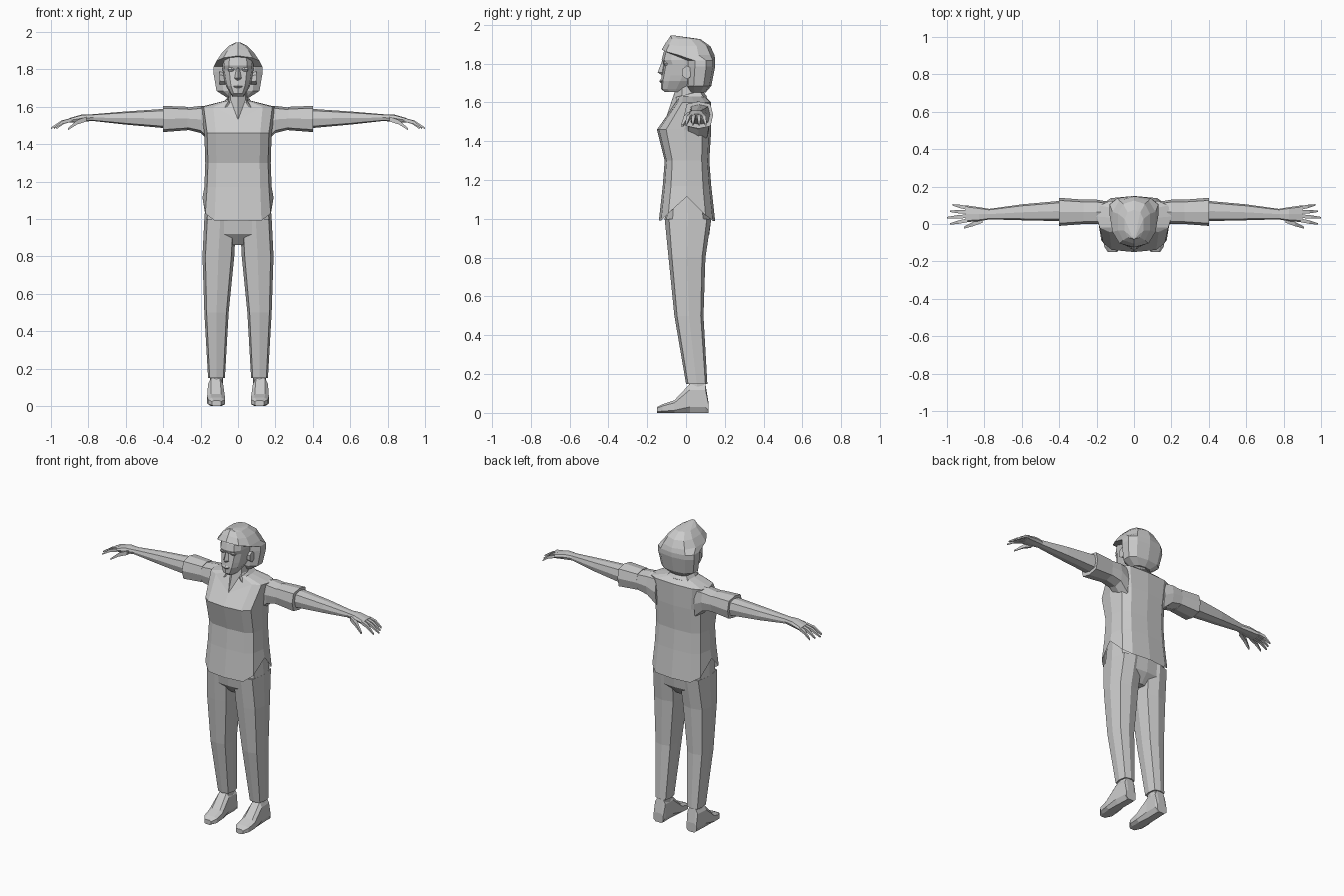
import bpy
import bmesh
from math import copysign, cos, pi, sin

default_cube = bpy.data.objects.get("Cube")
if default_cube:
    bpy.data.objects.remove(default_cube)

# One flat colour for the whole figure
shade = (.6, .6, .6, 1)
grey = bpy.data.materials.new("plain_grey")
grey.use_nodes = True
grey.diffuse_color = shade
for node in grey.node_tree.nodes:
    if node.type == "BSDF_PRINCIPLED":
        node.inputs["Base Color"].default_value = shade


def outline(sides, flat, square):
    """Unit polygon, starting at the front; flat puts an edge there, low square is boxier."""
    def push(value):
        return copysign(abs(value) ** square, value) if abs(value) > .001 else 0

    angles = [(step + flat / 2) * 2 * pi / sides for step in range(sides)]
    points = [(push(sin(a)), -push(cos(a))) for a in angles]
    widest = max(abs(u) for u, v in points)
    tallest = max(abs(v) for u, v in points)
    return [(u / widest, v / tallest) for u, v in points]


def band(at, across, along):
    """Cross-section at a station, spanning two ranges; a single number is symmetric."""
    if not isinstance(across, tuple):
        across = (-across, across)
    return at, across, along


def place(axis, at, first, second):
    if axis == "x":
        return at, first, second
    if axis == "y":
        return first, at, second
    return first, second, at


def loft(name, bands, axis="z", sides=8, flat=False, square=.6,
         reshape=None, mirror=False, caps=True, gap=False):
    """Skin polygon sections along an axis, optionally leaving a gap at the front."""
    bm = bmesh.new()
    rings = []
    for at, (left, right), (low, high) in bands:
        ring = []
        for u, v in outline(sides, flat, square):
            first = (left + right + u * (right - left)) / 2
            second = (low + high + v * (high - low)) / 2
            point = place(axis, at, first, second)
            ring.append(bm.verts.new(reshape(*point) if reshape else point))
        rings.append(ring)
    for lower, upper in zip(rings, rings[1:]):
        for i in range(sides):
            j = (i + 1) % sides
            if not (gap and i * j == 0):
                bm.faces.new((lower[i], lower[j], upper[j], upper[i]))
    if caps:
        bm.faces.new(rings[0])
        bm.faces.new(rings[-1])
    bmesh.ops.recalc_face_normals(bm, faces=bm.faces)
    mesh = bpy.data.meshes.new(name)
    bm.to_mesh(mesh)
    bm.free()
    mesh.materials.append(grey)
    obj = bpy.data.objects.new(name, mesh)
    bpy.context.collection.objects.link(obj)
    if mirror:
        modifier = obj.modifiers.new("mirror", "MIRROR")
        modifier.use_mirror_merge = False
    return obj


# Shirt, with a hem split at the sides and an open neckline
def open_neck(x, y, z):
    if abs(x) < .01 and y < 0 and 1.59 < z < 1.65:
        return 0, -.1, 1.53
    return x, y, z


def cut_shirt(x, y, z):
    if z < 1:
        return x, y, z + max(0, .13 - abs(y))
    return open_neck(x, y, z)


loft("shirt", [
    band(at=.99, across=.19, along=(-.14, .15)),
    band(at=1.17, across=.18, along=(-.12, .13)),
    band(at=1.3, across=.175, along=(-.11, .12)),
    band(at=1.46, across=.18, along=(-.15, .13)),
    band(at=1.6, across=.2, along=(-.05, .13)),
    band(at=1.63, across=.08, along=(-.04, .1)),
], sides=12, reshape=cut_shirt, caps=False)

# Trousers
loft("trouser_hips", [
    band(at=1.16, across=.168, along=(-.09, .1)),
    band(at=1, across=.18, along=(-.11, .13)),
    band(at=.92, across=.16, along=(-.1, .12)),
    band(at=.86, across=.04, along=(-.05, .07)),
], sides=12)
loft("trouser_leg", [
    band(at=1, across=(.01, .18), along=(-.11, .13)),
    band(at=.8, across=(.02, .19), along=(-.09, .1)),
    band(at=.5, across=(.05, .18), along=(-.06, .09)),
    band(at=.15, across=(.07, .16), along=(0, .11)),
], mirror=True)

# Ankles and feet
loft("ankle", [
    band(at=.2, across=(.08, .15), along=(.02, .1)),
    band(at=.1, across=(.08, .15), along=(.01, .1)),
], mirror=True)
loft("foot", [
    band(at=-.15, across=(.09, .14), along=(0, .03)),
    band(at=-.12, across=(.07, .16), along=(0, .045)),
    band(at=-.06, across=(.07, .165), along=(0, .065)),
    band(at=.02, across=(.08, .16), along=(0, .15)),
    band(at=.1, across=(.08, .155), along=(0, .15)),
    band(at=.115, across=(.085, .155), along=(0, .06)),
], axis="y", flat=True, mirror=True)

# Sleeves with turned cuffs
loft("sleeve", [
    band(at=.14, across=(0, .12), along=(1.4, 1.605)),
    band(at=.2, across=(0, .13), along=(1.46, 1.605)),
    band(at=.28, across=(0, .13), along=(1.48, 1.595)),
], axis="x", mirror=True)
loft("sleeve_cuff", [
    band(at=.27, across=(0, .13), along=(1.475, 1.6)),
    band(at=.4, across=(-.01, .14), along=(1.465, 1.605)),
    band(at=.4, across=(.01, .12), along=(1.48, 1.59)),
], axis="x", mirror=True)

# Bare arms and palms
loft("arm", [
    band(at=.38, across=(.015, .125), along=(1.485, 1.59)),
    band(at=.6, across=(.02, .105), along=(1.505, 1.575)),
    band(at=.78, across=(.025, .08), along=(1.525, 1.56)),
], axis="x", mirror=True)
loft("palm", [
    band(at=.77, across=(.025, .08), along=(1.525, 1.56)),
    band(at=.83, across=(.015, .09), along=(1.52, 1.56)),
    band(at=.9, across=(.01, .1), along=(1.515, 1.54)),
], axis="x", mirror=True)


# Fingers fan out and droop from the knuckles to the tips
def finger(name, start, end, thickness):
    bands = []
    for part, taper in ((0, 1), (.5, .9), (1, .4)):
        x, y, z = (a + (b - a) * part for a, b in zip(start, end))
        size = thickness * taper
        arch = z + .04 * part * (1 - part)
        bands.append(band(x, (y - size, y + size), (arch - size, arch + size)))
    loft(name, bands, axis="x", sides=4, flat=True, mirror=True)


for i, label in enumerate(("index", "middle", "ring", "little")):
    reach = 1 - .015 * abs(i - 1)
    finger(label + "_finger", (.89, .02 + .022 * i, 1.53), (reach, .034 * i, 1.485), .01)
finger("thumb", (.81, .02, 1.535), (.91, -.02, 1.48), .013)

# Neck and folded collar
loft("neck", [
    band(at=1.6, across=.07, along=(-.06, .09)),
    band(at=1.64, across=.05, along=(-.03, .07)),
    band(at=1.74, across=.045, along=(-.03, .06)),
], reshape=open_neck)
collar = loft("collar", [
    band(at=1.64, across=.06, along=(-.065, .085)),
    band(at=1.6, across=.095, along=(-.07, .11)),
], reshape=lambda x, y, z: (x, y, z + y / 4), caps=False, gap=True)
collar.modifiers.new("thickness", "SOLIDIFY").thickness = .008

# Face, from chin to crown
loft("face", [
    band(at=1.655, across=.03, along=(-.11, 0)),
    band(at=1.67, across=.04, along=(-.13, .03)),
    band(at=1.71, across=.064, along=(-.13, .07)),
    band(at=1.74, across=.072, along=(-.125, .09)),
    band(at=1.795, across=.082, along=(-.115, .1)),
    band(at=1.82, across=.084, along=(-.125, .1)),
    band(at=1.86, across=.08, along=(-.115, .1)),
    band(at=1.91, across=.05, along=(-.09, .06)),
], sides=12, square=.8)

# Nose, lips, eyelids and ears
loft("nose", [
    band(at=1.74, across=.014, along=(-.125, -.1)),
    band(at=1.755, across=.018, along=(-.146, -.1)),
    band(at=1.81, across=.007, along=(-.125, -.1)),
], sides=4, square=1)
loft("lips", [
    band(at=1.7, across=.015, along=(-.13, -.1)),
    band(at=1.71, across=.024, along=(-.138, -.1)),
    band(at=1.72, across=.015, along=(-.13, -.1)),
], sides=6, square=1)
loft("eyelid", [
    band(at=1.79, across=(.02, .05), along=(-.11, -.09)),
    band(at=1.8, across=(.015, .055), along=(-.118, -.09)),
    band(at=1.81, across=(.02, .05), along=(-.115, -.09)),
], sides=6, square=1, mirror=True)
loft("ear", [
    band(at=.07, across=(-.01, .03), along=(1.72, 1.78)),
    band(at=.1, across=(-.02, .03), along=(1.72, 1.79)),
], axis="x", sides=6, square=1, mirror=True)

# Bobbed hair, swept up above the forehead
loft("hair", [
    band(at=1.65, across=.06, along=(.02, .1)),
    band(at=1.685, across=.115, along=(0, .13)),
    band(at=1.785, across=.132, along=(0, .15)),
    band(at=1.815, across=.13, along=(0, .15)),
    band(at=1.845, across=.115, along=(-.125, .147)),
    band(at=1.89, across=.085, along=(-.105, .125)),
    band(at=1.926, across=.05, along=(-.085, .075)),
    band(at=1.945, across=.01, along=(-.08, -.06)),
], sides=10, square=.8,
    reshape=lambda x, y, z: (x, y, min(1.945, z + max(0, -.07 - y) / 2)))
